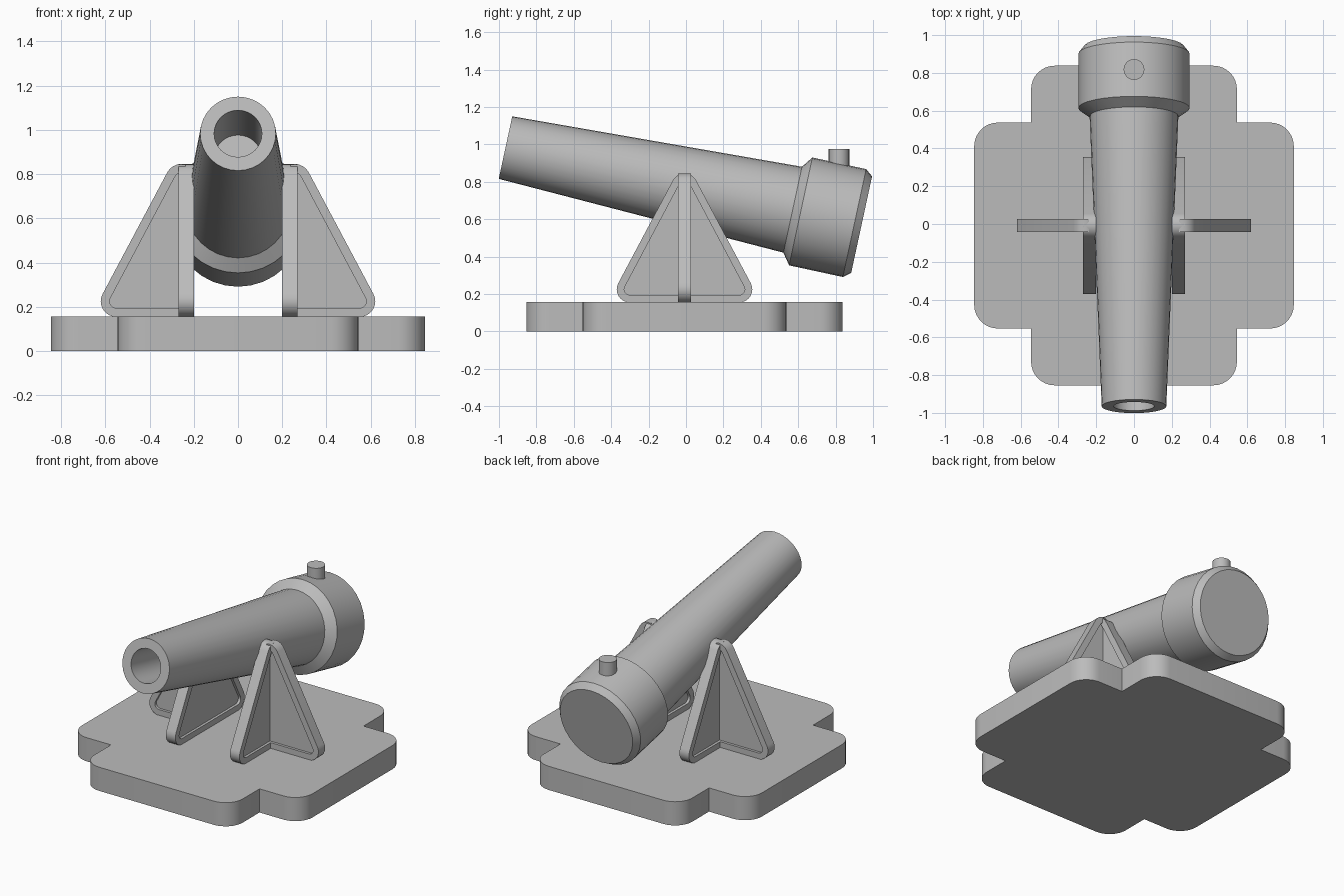
import bpy, bmesh
from math import sin, cos, tau, pi, radians, atan2
from mathutils import Vector, Matrix

cube = bpy.data.objects.get("Cube")
if cube:
    bpy.data.objects.remove(cube, do_unlink=True)

grey = bpy.data.materials.new("plain_grey")
grey.use_nodes = True
grey.diffuse_color = (0.5, 0.5, 0.5, 1)
grey.node_tree.nodes["Principled BSDF"].inputs["Base Color"].default_value = (0.5, 0.5, 0.5, 1)

MID_Y = -0.008      # shared centre of base and supports
BASE_TOP = 0.157


def finish(name, bm, matrix=Matrix()):
    """Turn a bmesh into a shaded object."""
    bmesh.ops.remove_doubles(bm, verts=bm.verts, dist=1e-5)
    bm.transform(matrix)
    bmesh.ops.recalc_face_normals(bm, faces=bm.faces)
    mesh = bpy.data.meshes.new(name)
    bm.to_mesh(mesh)
    bm.free()
    mesh.materials.append(grey)
    obj = bpy.data.objects.new(name, mesh)
    bpy.context.collection.objects.link(obj)
    bpy.ops.object.select_all(action='DESELECT')
    obj.select_set(True)
    bpy.context.view_layer.objects.active = obj
    bpy.ops.object.shade_smooth_by_angle(angle=radians(30))
    return obj


def arc(cx, cy, r, start, end, steps=8):
    angles = [start + (end - start) * i / steps for i in range(steps + 1)]
    return [(cx + r * cos(a), cy + r * sin(a)) for a in angles]


def lathe(name, profile, matrix, sides=32):
    """Spin (radius, height) points around the local z axis."""
    bm = bmesh.new()
    verts = [bm.verts.new((r, 0, h)) for r, h in profile]
    edges = [bm.edges.new(pair) for pair in zip(verts, verts[1:])]
    bmesh.ops.spin(bm, geom=verts + edges, cent=(0, 0, 0), axis=(0, 0, 1),
                   angle=tau, steps=sides, use_duplicate=False)
    return finish(name, bm, matrix)


# Base: a thick cross with rounded outer corners
def build_base(wide=0.846, narrow=0.545, r=0.125):
    outline = []
    for k in range(4):
        quarter = arc(wide - r, narrow - r, r, 0, pi / 2)
        quarter.append((narrow, narrow))
        quarter += arc(narrow - r, wide - r, r, 0, pi / 2)
        turn = Matrix.Rotation(k * pi / 2, 2)
        outline += [turn @ Vector(p) for p in quarter]
    bm = bmesh.new()
    face = bm.faces.new([bm.verts.new((p.x, p.y, 0)) for p in outline])
    grown = bmesh.ops.extrude_face_region(bm, geom=[face], use_keep_orig=True)
    top = [g for g in grown["geom"] if isinstance(g, bmesh.types.BMVert)]
    bmesh.ops.translate(bm, verts=top, vec=(0, 0, BASE_TOP))
    finish("base", bm, Matrix.Translation((0, MID_Y, 0)))


# Supports: rounded triangles with a raised rim around a thinner web
def triangle(r, half=0.2925, low=0.225, high=0.775):
    lean = atan2(half, high - low)
    return (arc(half, low, r, -pi / 2, lean)
            + arc(0, high, r, lean, pi - lean)
            + arc(-half, low, r, pi - lean, 1.5 * pi))


def ribbed_triangle(rim=0.035, web=0.0175):
    bm = bmesh.new()
    outer, inner = triangle(0.07), triangle(0.03)
    layers = [(inner, -web), (inner, -rim), (outer, -rim),
              (outer, rim), (inner, rim), (inner, web)]
    rings = [[bm.verts.new((u, d, z)) for u, z in pts] for pts, d in layers]
    n = len(outer)
    for a, b in zip(rings, rings[1:]):
        for i in range(n):
            j = (i + 1) % n
            bm.faces.new((a[i], a[j], b[j], b[i]))
    bm.faces.new(rings[0])
    bm.faces.new(rings[-1])
    return bm


def build_support(label, side):
    # Upright plate beside the barrel
    plate = Matrix.Translation((side * 0.235, MID_Y, 0)) @ Matrix.Rotation(pi / 2, 4, 'Z')
    finish(label + "_support_plate", ribbed_triangle(), plate)
    # Outward bracing fin: half of the same triangle
    bm = ribbed_triangle()
    cut = bmesh.ops.bisect_plane(bm, geom=bm.verts[:] + bm.edges[:] + bm.faces[:],
                                 plane_co=(-0.02, 0, 0), plane_no=(1, 0, 0), clear_inner=True)
    rim_edges = [e for e in cut["geom_cut"] if isinstance(e, bmesh.types.BMEdge)]
    bmesh.ops.edgeloop_fill(bm, edges=rim_edges)
    turn = Matrix.Rotation(0 if side > 0 else pi, 4, 'Z')
    finish(label + "_support_fin", bm, Matrix.Translation((side * 0.258, MID_Y, 0)) @ turn)


build_base()
build_support("left", 1)
build_support("right", -1)

# Barrel: hollow tapered tube with a chamfered breech, tilted muzzle-up
tilt = Matrix.Translation((0, -0.965, 0.983)) @ Matrix.Rotation(-radians(102.2), 4, 'X')
lathe("barrel", [(0, 0.53), (0.108, 0.53), (0.108, 0), (0.171, 0), (0.235, 1.571),
                 (0.295, 1.615), (0.295, 1.909), (0.264, 1.948), (0, 1.948)], tilt)

# Vent peg standing upright on the breech
lathe("vent_peg", [(0, 0), (0.055, 0), (0.055, 0.175), (0, 0.175)],
      Matrix.Translation((0, 0.818, 0.8)), 24)
